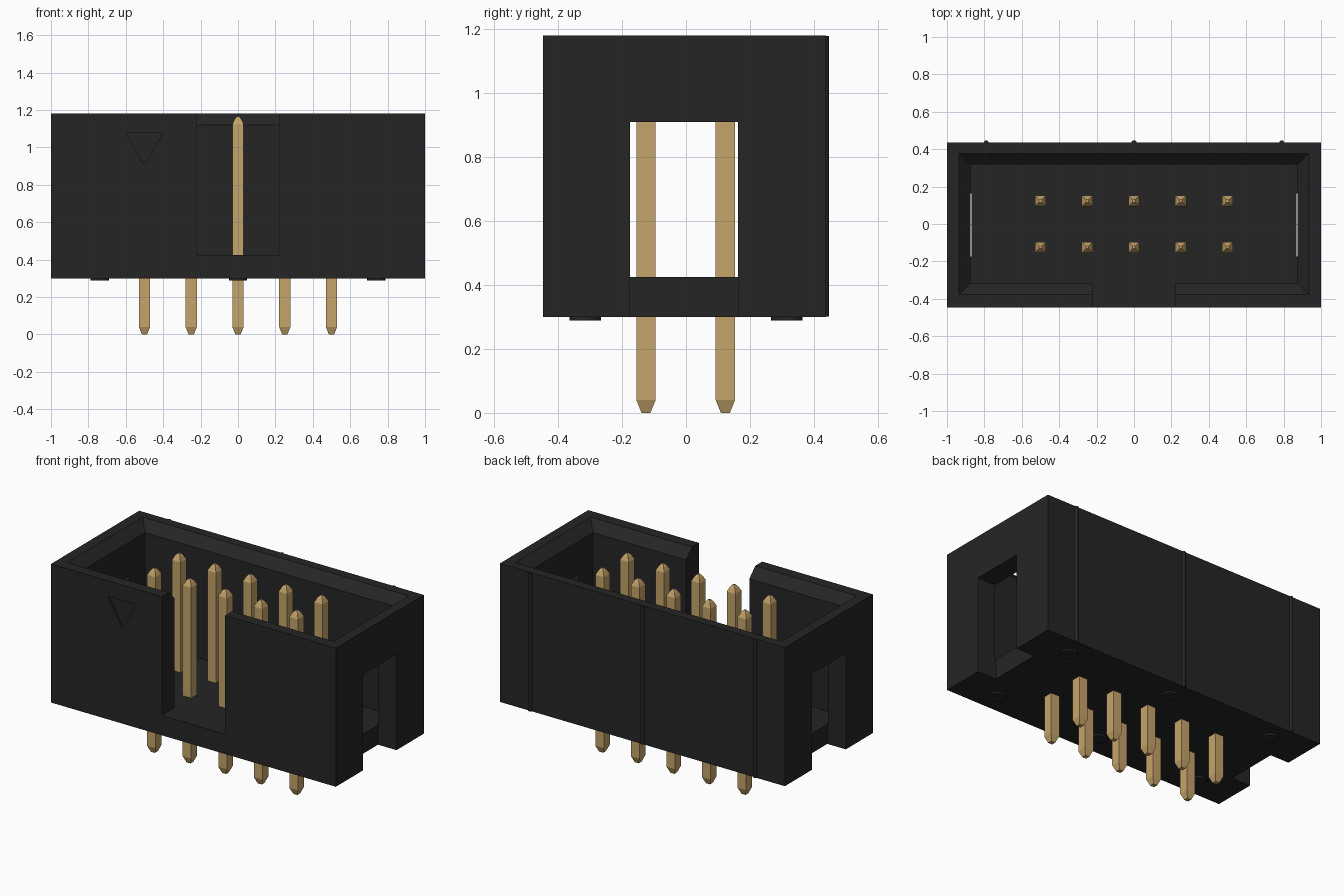
import bpy, bmesh, math

if "Cube" in bpy.data.objects:
    bpy.data.objects.remove(bpy.data.objects["Cube"])


def material(name, color):
    m = bpy.data.materials.new(name)
    m.diffuse_color = (*color, 1)
    m.use_nodes = True
    m.node_tree.nodes["Principled BSDF"].inputs["Base Color"].default_value = m.diffuse_color
    return m


BLACK = material("black plastic", (0.0185, 0.0183, 0.0183))
GOLD = material("gold metal", (0.56, 0.37, 0.145))


def loft(name, rings, mat):
    """Closed solid from a stack of rings with equal point counts."""
    bm = bmesh.new()
    loops = [[bm.verts.new(p) for p in ring] for ring in rings]
    n = len(loops[0])
    bm.faces.new(loops[0])
    bm.faces.new(loops[-1])
    for a, b in zip(loops, loops[1:]):
        for i in range(n):
            j = (i + 1) % n
            bm.faces.new((a[i], a[j], b[j], b[i]))
    bmesh.ops.recalc_face_normals(bm, faces=bm.faces)
    me = bpy.data.meshes.new(name)
    bm.to_mesh(me)
    bm.free()
    me.materials.append(mat)
    ob = bpy.data.objects.new(name, me)
    bpy.context.collection.objects.link(ob)
    return ob


def rect(x0, x1, y0, y1, z):
    return [(x0, y0, z), (x1, y0, z), (x1, y1, z), (x0, y1, z)]


def box(name, x0, x1, y0, y1, z0, z1):
    return loft(name, [rect(x0, x1, y0, y1, z0), rect(x0, x1, y0, y1, z1)], BLACK)


def circle(x, y, z, r, n):
    return [(x + r * math.cos(2 * math.pi * i / n),
             y + r * math.sin(2 * math.pi * i / n), z) for i in range(n)]


def cut(target, cutter):
    cutter.hide_render = True
    mod = target.modifiers.new("cut", 'BOOLEAN')
    mod.operation = 'DIFFERENCE'
    mod.solver = 'EXACT'
    mod.object = cutter
    bpy.context.view_layer.objects.active = target
    bpy.ops.object.modifier_apply(modifier=mod.name)
    bpy.data.objects.remove(cutter, do_unlink=True)


# Shroud: open box with a chamfered rim
TOP, FLOOR, BASE = 1.18, 0.425, 0.3
BACK, FRONT = 0.437, -0.447
shroud = box("shroud", -1, 1, FRONT, BACK, BASE, TOP)
cut(shroud, loft("cavity_cutter", [
    rect(-0.875, 0.875, -0.318, 0.318, FLOOR),
    rect(-0.875, 0.875, -0.318, 0.318, TOP - 0.06),
    rect(-0.935, 0.935, -0.378, 0.378, TOP),
    rect(-0.935, 0.935, -0.378, 0.378, TOP + 0.1)], BLACK))

# Key notch in the front wall
cut(shroud, box("notch_cutter", -0.222, 0.222, -0.6, -0.25, FLOOR + 0.001, TOP + 0.2))

# Slots through both end walls, open at the bottom
for s in (-1, 1):
    x0, x1 = sorted((s * 0.87, s * 1.2))
    cut(shroud, box("slot_cutter", x0, x1, -0.175, 0.162, 0.1, 0.91))

# Engraved pin-one triangle
cut(shroud, loft("triangle_cutter", [
    [(-0.6, y, 1.08), (-0.4, y, 1.08), (-0.5, y, 0.905)]
    for y in (-0.5, FRONT + 0.01)], BLACK))

# Thin ribs on the back wall and round standoffs under the base
for i, x in enumerate((-0.79, 0, 0.79)):
    loft(f"back_rib_{i + 1}", [circle(x, BACK - 0.004, z, 0.014, 12)
                               for z in (BASE + 0.001, TOP - 0.001)], BLACK)
for i, x in enumerate((-0.74, 0, 0.74)):
    for side, y in (("front", -0.315), ("back", 0.315)):
        loft(f"{side}_standoff_{i + 1}", [circle(x, y, z, 0.049, 20)
                                          for z in (0.289, BASE + 0.02)], BLACK)

# Two rows of square pins with tapered ends
PROFILE = [(0, 0.014), (0.04, 0.03), (1.125, 0.03), (1.15, 0.018), (1.165, 0.007)]
for col in range(5):
    for row, y in (("front", -0.125), ("back", 0.123)):
        x = (col - 2) * 0.25
        loft(f"{row}_pin_{col + 1}",
             [rect(x - h, x + h, y - h, y + h, z) for z, h in PROFILE], GOLD)
